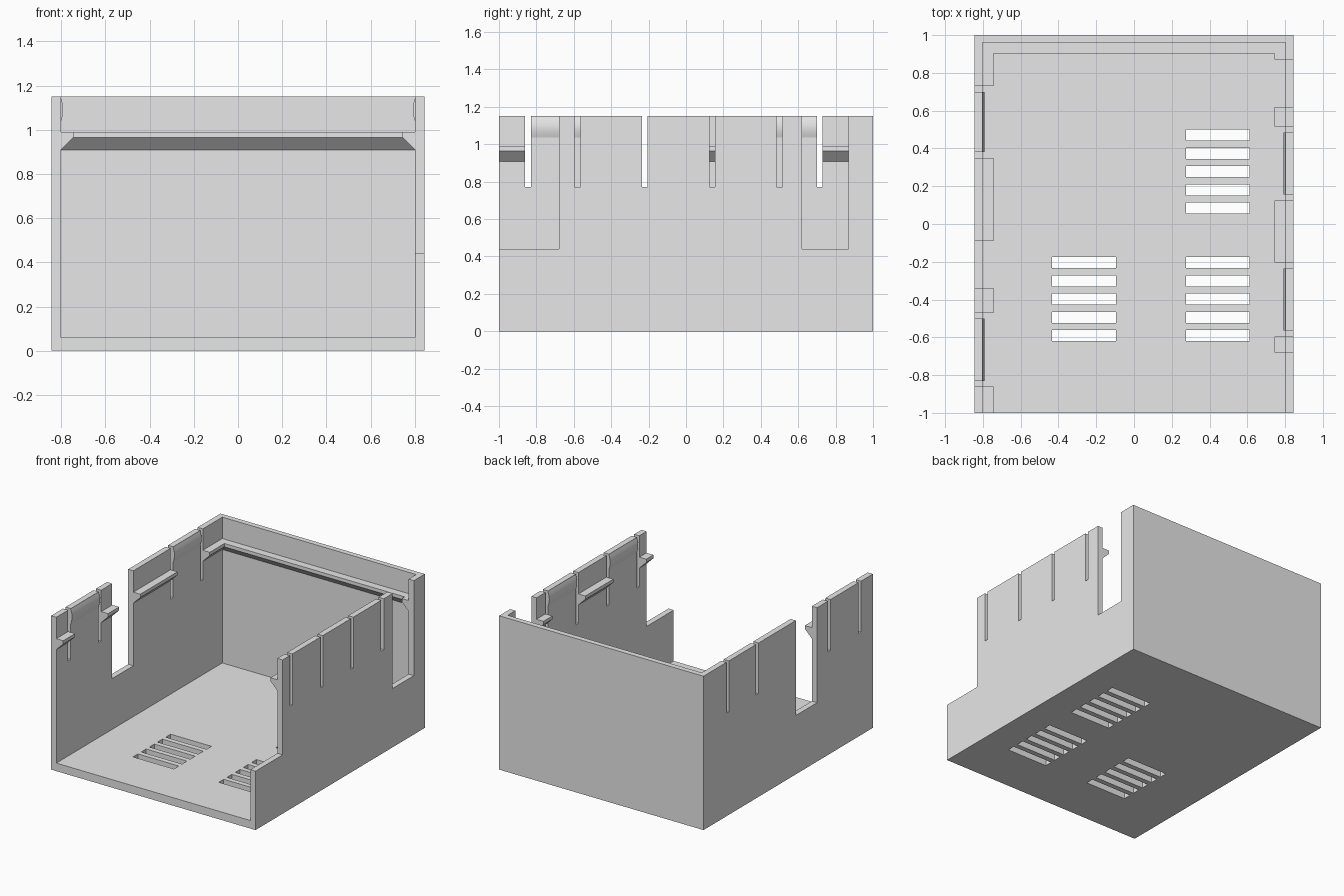
import bpy, bmesh, math

if "Cube" in bpy.data.objects:
    bpy.data.objects.remove(bpy.data.objects["Cube"], do_unlink=True)

W, D, H = 0.845, 1.0, 1.15      # half width, half depth, height
IN, BACK, FLOOR = 0.802, 0.96, 0.06   # inner faces
SLOT = 0.03

grey = bpy.data.materials.new("light grey plastic")
grey.use_nodes = True
grey.diffuse_color = (0.8, 0.8, 0.8, 1)
grey.node_tree.nodes["Principled BSDF"].inputs["Base Color"].default_value = (0.8, 0.8, 0.8, 1)


def make_object(name, bm):
    bmesh.ops.recalc_face_normals(bm, faces=bm.faces)
    mesh = bpy.data.meshes.new(name)
    bm.to_mesh(mesh)
    bm.free()
    mesh.materials.append(grey)
    obj = bpy.data.objects.new(name, mesh)
    bpy.context.collection.objects.link(obj)
    return obj


def boxes(name, ranges):
    bm = bmesh.new()
    for x0, x1, y0, y1, z0, z1 in ranges:
        verts = bmesh.ops.create_cube(bm, size=1)["verts"]
        bmesh.ops.scale(bm, verts=verts, vec=(x1 - x0, y1 - y0, z1 - z0))
        bmesh.ops.translate(bm, verts=verts,
                            vec=((x0 + x1) / 2, (y0 + y1) / 2, (z0 + z1) / 2))
    return make_object(name, bm)


def extrude(name, start, end):
    """Prism between two matching loops of points."""
    bm = bmesh.new()
    a = [bm.verts.new(p) for p in start]
    b = [bm.verts.new(p) for p in end]
    bm.faces.new(a)
    bm.faces.new(b)
    for i in range(len(a)):
        j = (i + 1) % len(a)
        bm.faces.new((a[i], a[j], b[j], b[i]))
    return make_object(name, bm)


def cut(target, cutter):
    cutter.hide_render = True
    mod = target.modifiers.new("cut", "BOOLEAN")
    mod.operation, mod.solver, mod.object = "DIFFERENCE", "EXACT", cutter
    bpy.ops.object.select_all(action="DESELECT")
    bpy.context.view_layer.objects.active = target
    target.select_set(True)
    bpy.ops.object.modifier_apply(modifier=mod.name)
    bpy.data.objects.remove(cutter, do_unlink=True)


# Open-fronted tray
shell = boxes("case_shell", [(-W, W, -D, D, 0, H)])
cut(shell, boxes("interior_cutter", [(-IN, IN, -1.2, BACK, FLOOR, 1.4)]))

# Wall notches, thin slots and floor vents
notches = {1: [(-1.2, -0.68), (0.62, 0.87)], -1: [(-0.34, -0.09)]}
slots = {1: (-0.595, -0.235, 0.125, 0.485), -1: (-0.86, -0.5, 0.35, 0.7)}
openings = []
for side in (1, -1):
    x0, x1 = sorted((side * 0.7, side * 0.95))
    openings += [(x0, x1, a, b, 0.44, 1.4) for a, b in notches[side]]
    openings += [(x0, x1, y, y + SLOT, 0.77, 1.4) for y in slots[side]]
for x0, x1, first in ((0.275, 0.612, 0.47), (0.275, 0.612, -0.205), (-0.434, -0.096, -0.205)):
    for i in range(5):
        y = first - i * 0.0965
        openings.append((x0, x1, y - 0.029, y + 0.029, -0.1, 0.2))
cut(shell, boxes("opening_cutter", openings))

# Support ledge: flat top, short lip, sloped underside (depth from wall, height)
ledge = [(0, 0.908), (0, 0.99), (0.057, 0.99), (0.057, 0.965)]
extrude("back_ledge", [(-IN, BACK - d, z) for d, z in ledge],
        [(IN, BACK - d, z) for d, z in ledge])
runs = {1: [(-0.68, -0.595), (-0.205, 0.125), (0.515, 0.62), (0.87, BACK)],
        -1: [(-1, -0.86), (-0.47, -0.34), (-0.09, 0.35), (0.73, BACK)]}

# Rounded snap ridge along the top of each flexible tab
n = 10
ridge = [(0.011 * math.sin(math.pi * i / n), 1.035 + 0.11 * i / n) for i in range(n + 1)]

for side, label in ((1, "left"), (-1, "right")):
    for i, (a, b) in enumerate(runs[side]):
        extrude(f"{label}_ledge_{i + 1}", [(side * (IN - d), a, z) for d, z in ledge],
                [(side * (IN - d), b, z) for d, z in ledge])
    s = slots[side]
    for i, (a, b) in enumerate(((s[0] + SLOT, s[1]), (s[2] + SLOT, s[3]))):
        tab = extrude(f"{label}_snap_ridge_{i + 1}", [(side * (IN - d), a, z) for d, z in ridge],
                      [(side * (IN - d), b, z) for d, z in ridge])
        bpy.ops.object.select_all(action="DESELECT")
        bpy.context.view_layer.objects.active = tab
        tab.select_set(True)
        bpy.ops.object.shade_smooth_by_angle(angle=math.radians(35))
